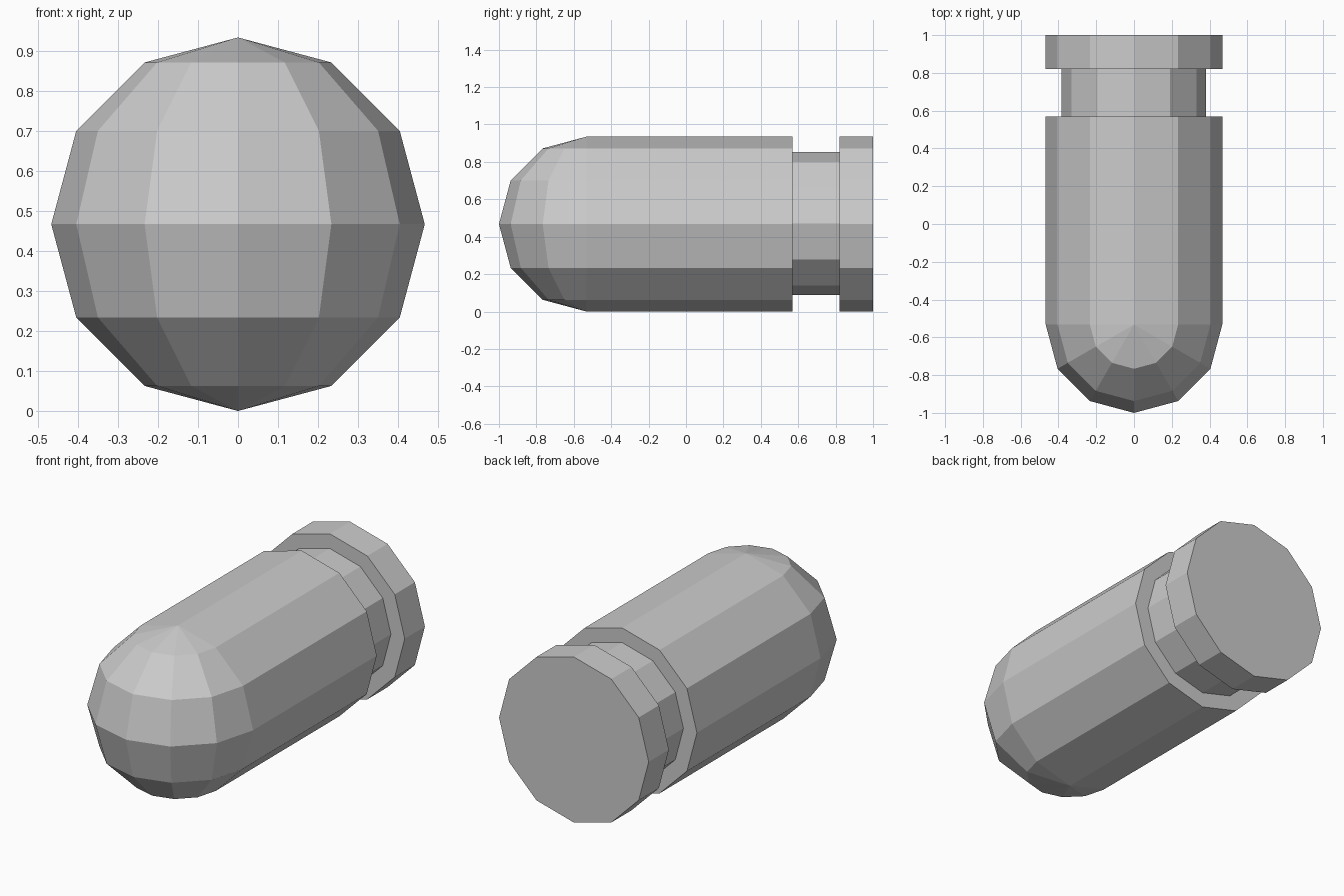
import bpy, bmesh
from mathutils import Matrix, Vector

if "Cube" in bpy.data.objects:
    bpy.data.objects.remove(bpy.data.objects["Cube"])

SIDES = 12
R = 0.4673      # body radius
CZ = 0.4675     # axis height


def finish(bm, name):
    bmesh.ops.recalc_face_normals(bm, faces=bm.faces)
    mesh = bpy.data.meshes.new(name)
    bm.to_mesh(mesh)
    bm.free()
    obj = bpy.data.objects.new(name, mesh)
    bpy.context.collection.objects.link(obj)
    return obj


def disc_along_y(name, radius, y0, y1, x=0.0, z=CZ):
    bm = bmesh.new()
    bmesh.ops.create_cone(bm, cap_ends=True, segments=SIDES, radius1=radius,
                          radius2=radius, depth=y1 - y0,
                          matrix=Matrix.Translation((x, (y0 + y1) / 2, z))
                          @ Matrix.Rotation(1.5707963, 4, 'X'))
    return finish(bm, name)


# Body: half a sphere with vertical poles, its open rim extruded back and capped
bm = bmesh.new()
bmesh.ops.create_uvsphere(bm, u_segments=SIDES, v_segments=SIDES // 2, radius=R,
                          matrix=Matrix.Translation((0, R - 1, CZ)))
back = [v for v in bm.verts if v.co.y > R - 1 + 0.001]
bmesh.ops.delete(bm, geom=back, context='VERTS')
rim = [e for e in bm.edges if e.is_boundary]
new = bmesh.ops.extrude_edge_only(bm, edges=rim)["geom"]
end = [g for g in new if isinstance(g, bmesh.types.BMVert)]
bmesh.ops.translate(bm, verts=end, vec=Vector((0, 0.57 - (R - 1), 0)))
bmesh.ops.holes_fill(bm, edges=[e for e in bm.edges if e.is_boundary], sides=0)
finish(bm, "domed_body")

# Narrow neck and rear rim
disc_along_y("neck", 0.382, 0.57, 0.82, x=-0.001, z=0.47)
disc_along_y("rear_rim", R, 0.82, 1.0)
